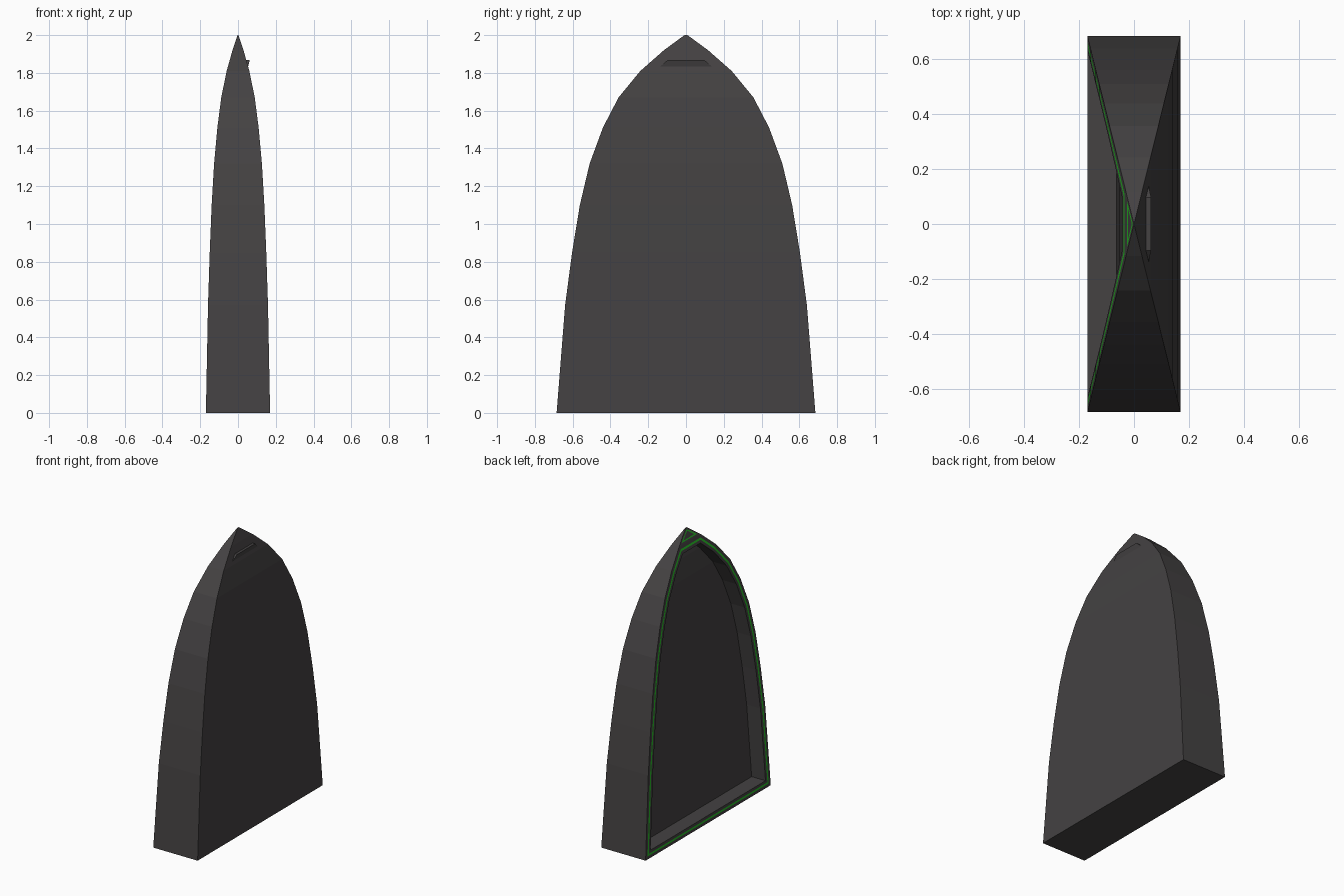
import bpy, bmesh
from mathutils import Vector

if "Cube" in bpy.data.objects:
    bpy.data.objects.remove(bpy.data.objects["Cube"])

# (height, half width) of the tapering shell; half depth is proportional
LEVELS = [(0, .685), (.57, .64), (.85, .603), (1.1, .562), (1.32, .51), (1.51, .44),
          (1.67, .357), (1.81, .242), (1.92, .117), (2.0, .008)]
RATIO = .17 / .685
DEPTH = .106


def material(name, rgb):
    m = bpy.data.materials.new(name)
    m.diffuse_color = (*rgb, 1)
    m.use_nodes = True
    m.node_tree.nodes["Principled BSDF"].inputs["Base Color"].default_value = m.diffuse_color
    return m


DARK = material("dark_grey", (.058, .054, .055))
GREEN = material("green", (.02, .5, .02))


def half_depth(z):
    for (z0, w0), (z1, w1) in zip(LEVELS, LEVELS[1:]):
        if z <= z1:
            return RATIO * (w0 + (w1 - w0) * (z - z0) / (z1 - z0))
    return RATIO * LEVELS[-1][1]


def outline(levels):
    # counter-clockwise loop in (y, z)
    return [Vector((w, z)) for z, w in levels] + [Vector((-w, z)) for z, w in reversed(levels)]


def inset(loop, d):
    out, n = [], len(loop)
    for i, p in enumerate(loop):
        a = (p - loop[i - 1]).normalized()
        b = (loop[(i + 1) % n] - p).normalized()
        na, nb = Vector((-a.y, a.x)), Vector((-b.y, b.x))
        out.append(p + (na + nb) * d / (1 + na.dot(nb)))
    return out


def on_face(loop, shift=0):
    return [Vector((-half_depth(p.y) + shift, p.x, p.y)) for p in loop]


def strip(a, b):
    n = len(a)
    return [(a[i], a[(i + 1) % n], b[(i + 1) % n], b[i]) for i in range(n)]


def fill(loop):
    n = len(loop)
    return [(loop[i], loop[i + 1], loop[n - 2 - i], loop[n - 1 - i]) for i in range(n // 2 - 1)]


def build(name, quads, mat):
    bm = bmesh.new()
    for q in quads:
        bm.faces.new([bm.verts.new(p) for p in q])
    bmesh.ops.remove_doubles(bm, verts=bm.verts, dist=1e-5)
    bmesh.ops.recalc_face_normals(bm, faces=bm.faces)
    me = bpy.data.meshes.new(name)
    bm.to_mesh(me)
    bm.free()
    me.materials.append(mat)
    ob = bpy.data.objects.new(name, me)
    bpy.context.collection.objects.link(ob)


full = outline(LEVELS)
back = on_face(full)
front = [Vector((-p.x, p.y, p.z)) for p in back]
main = outline(LEVELS[:-1])
tip = outline(LEVELS[-2:])
rings = [on_face(inset(main, d)) for d in (0, .02, .033, .052)]
tips = [on_face(inset(tip, d)) for d in (0, .011, .019)]
floor = on_face(inset(main, .052), DEPTH)

# Outer shell, rim bands and recess
build("shell", strip(back, front) + fill(front)
      + strip(rings[0], rings[1]) + strip(rings[2], rings[3])
      + strip(rings[3], floor) + fill(floor)
      + strip(tips[0], tips[1]) + fill(tips[2]), DARK)

# Green lines on the open side
build("rim_trim", strip(rings[1], rings[2]), GREEN)
build("tip_trim", strip(tips[1], tips[2]), GREEN)
